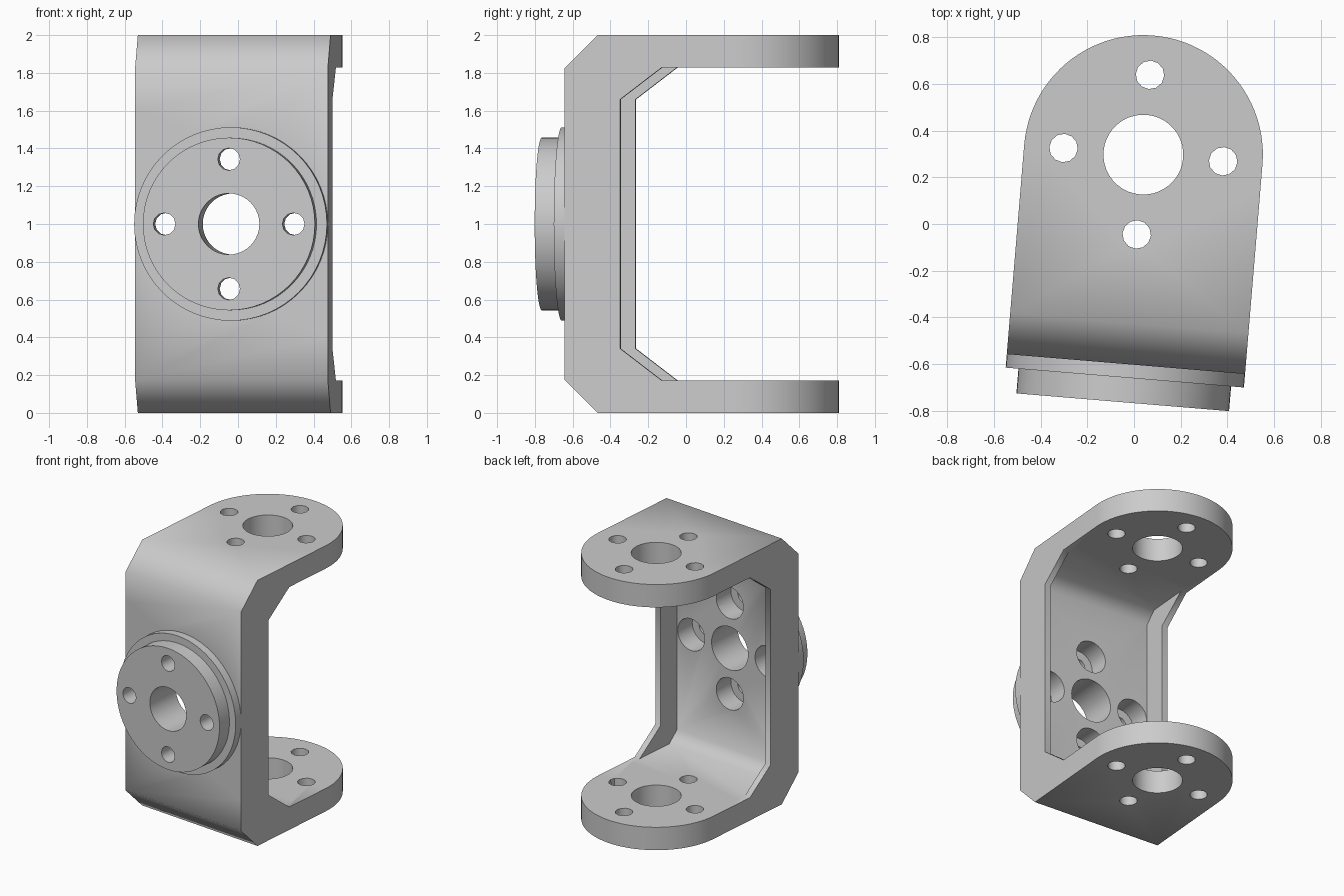
import bpy, bmesh, math
from mathutils import Matrix, Vector

cube = bpy.data.objects.get("Cube")
if cube:
    bpy.data.objects.remove(cube, do_unlink=True)

HALF = 0.512            # half width and flange end radius
BACK = -0.90            # outer face of the web
MID = 1.0               # height of the hub axis
PLACE = Matrix.Translation((0.04, 0.297, 0)) @ Matrix.Rotation(math.radians(-4.76), 4, 'Z')

grey = bpy.data.materials.new("plain_grey")
grey.use_nodes = True
grey.diffuse_color = (0.6, 0.6, 0.6, 1)
grey.node_tree.nodes["Principled BSDF"].inputs["Base Color"].default_value = (0.6, 0.6, 0.6, 1)


def make(name, bm):
    bmesh.ops.recalc_face_normals(bm, faces=bm.faces)
    mesh = bpy.data.meshes.new(name)
    bm.to_mesh(mesh)
    bm.free()
    mesh.materials.append(grey)
    ob = bpy.data.objects.new(name, mesh)
    bpy.context.collection.objects.link(ob)
    return ob


def prism(name, points, push):
    """Extrude a closed outline along a vector."""
    bm = bmesh.new()
    face = bm.faces.new([bm.verts.new(p) for p in points])
    out = bmesh.ops.extrude_face_region(bm, geom=[face])
    verts = [g for g in out["geom"] if isinstance(g, bmesh.types.BMVert)]
    bmesh.ops.translate(bm, verts=verts, vec=push)
    return make(name, bm)


def side_prism(name, half, half_profile):
    """Profile in y and z, mirrored top to bottom, extruded across x."""
    full = half_profile + [(y, 2 * MID - z) for y, z in reversed(half_profile)]
    return prism(name, [(-half, y, z) for y, z in full], Vector((2 * half, 0, 0)))


def rod(name, radius, start, end, sides):
    """Cylinder between two points."""
    start, end = Vector(start), Vector(end)
    axis = end - start
    turn = axis.to_track_quat('Z', 'Y').to_matrix().to_4x4()
    bm = bmesh.new()
    bmesh.ops.create_cone(bm, cap_ends=True, segments=sides, radius1=radius, radius2=radius,
                          depth=axis.length, matrix=Matrix.Translation((start + end) / 2) @ turn)
    return make(name, bm)


def combine(ob, tool, how='DIFFERENCE'):
    mod = ob.modifiers.new("combine", 'BOOLEAN')
    mod.operation, mod.solver, mod.object = how, 'EXACT', tool
    bpy.context.view_layer.update()
    deps = bpy.context.evaluated_depsgraph_get()
    mesh = bpy.data.meshes.new_from_object(ob.evaluated_get(deps))
    ob.modifiers.clear()
    ob.data = mesh


# C-shaped body with bevelled outer corners
body = side_prism("bracket_body", HALF, [(0.6, 0), (-0.725, 0), (BACK, 0.175)])

# Rounded flange ends
arc = [math.pi * i / 48 for i in range(49)]
plan = [(HALF * math.cos(a), HALF * math.sin(a), -0.2) for a in arc]
plan += [(-HALF, -1.2, -0.2), (HALF, -1.2, -0.2)]
outline = prism("plan_cutter", plan, Vector((0, 0, 2.4)))
combine(body, outline, 'INTERSECT')

# Opening between the side ribs, then the deeper pocket inside them
opening = side_prism("opening_cutter", 0.8, [(0.9, 0.172), (-0.385, 0.172), (-0.605, 0.34)])
pocket = side_prism("pocket_cutter", HALF - 0.045, [(-0.3, 0.172), (-0.7, 0.172), (-0.785, 0.25)])
cutters = [outline, opening, pocket]
combine(body, opening)
combine(body, pocket)

# Stepped hub on the front of the web
hub = rod("hub_base", HALF, (0, BACK + 0.03, MID), (0, -0.958, MID), 64)
face = rod("hub_face", 0.457, (0, -0.94, MID), (0, -1.064, MID), 64)
combine(hub, face, 'UNION')
cutters.append(face)
combine(body, hub, 'UNION')
cutters.append(hub)

# Centre bores and rings of four bolt holes, counterbored behind the hub
holes = [rod("flange_bore", 0.171, (0, 0, -0.2), (0, 0, 2.2), 40),
         rod("hub_bore", 0.162, (0, -1.2, MID), (0, -0.5, MID), 40)]
for i in range(4):
    a = math.pi * i / 2
    u, v = 0.343 * math.cos(a), 0.343 * math.sin(a)
    holes.append(rod("flange_hole", 0.061, (u, v, -0.2), (u, v, 2.2), 12))
    holes.append(rod("hub_hole", 0.059, (u, -1.2, MID + v), (u, -0.5, MID + v), 12))
    holes.append(rod("counterbore", 0.12, (u, -0.94, MID + v), (u, -0.7, MID + v), 24))
for h in holes:
    combine(body, h)
for c in cutters + holes:
    bpy.data.objects.remove(c, do_unlink=True)

# Place, and shade the bevels softly
body.data.transform(PLACE)
bpy.ops.object.select_all(action='DESELECT')
body.select_set(True)
bpy.context.view_layer.objects.active = body
bpy.ops.object.shade_smooth_by_angle(angle=math.radians(60))
